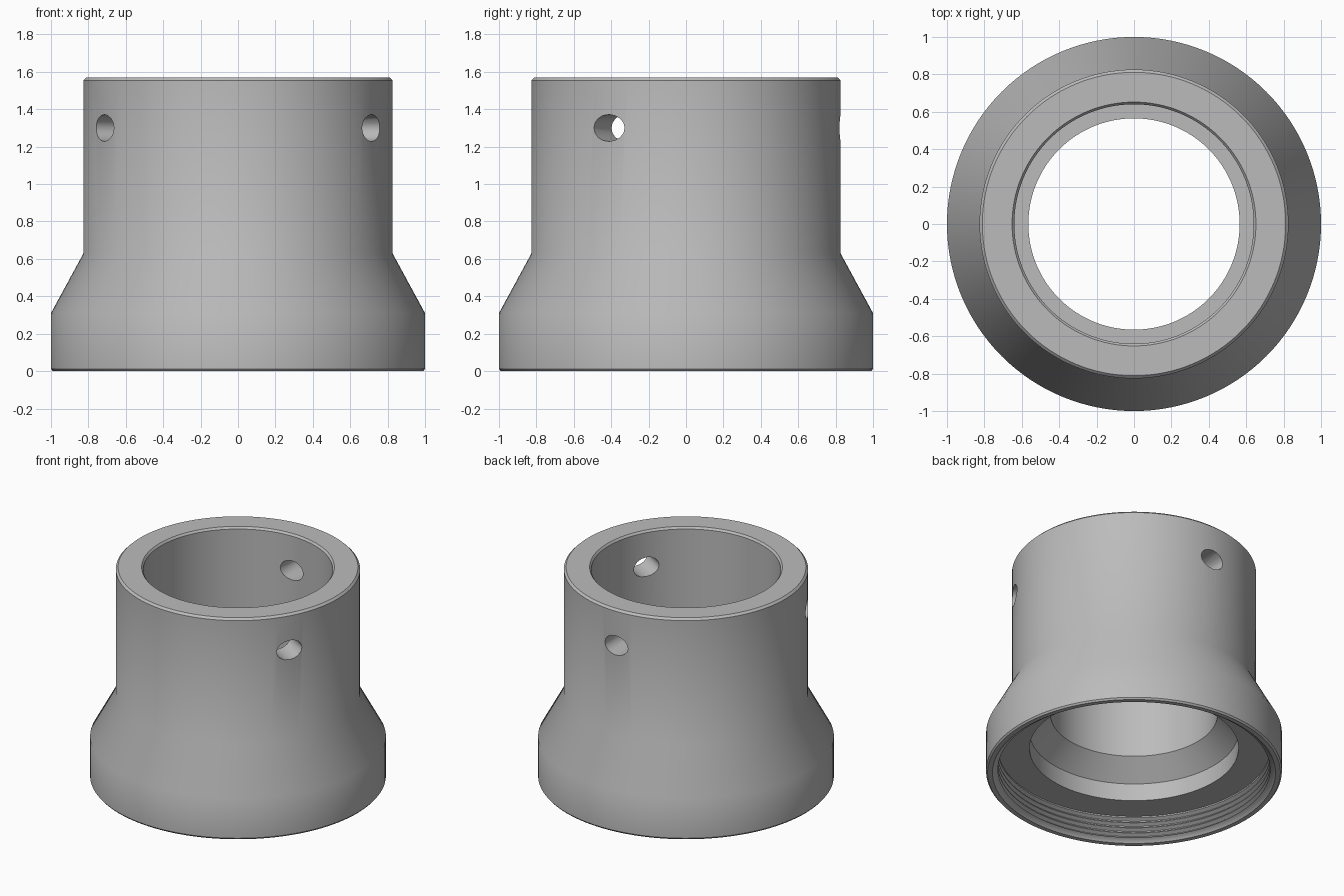
import bpy
import bmesh
from math import cos, sin, pi, radians
from mathutils import Matrix, Vector

default = bpy.data.objects.get("Cube")
if default:
    bpy.data.objects.remove(default, do_unlink=True)

SEGMENTS = 128


def make_material(name, grey):
    mat = bpy.data.materials.new(name)
    mat.use_nodes = True
    colour = (grey, grey, grey, 1)
    mat.diffuse_color = colour
    mat.node_tree.nodes["Principled BSDF"].inputs["Base Color"].default_value = colour
    return mat


def add_object(name, bm):
    mesh = bpy.data.meshes.new(name)
    bmesh.ops.recalc_face_normals(bm, faces=bm.faces)
    bm.to_mesh(mesh)
    bm.free()
    obj = bpy.data.objects.new(name, mesh)
    bpy.context.collection.objects.link(obj)
    return obj


def lathe(name, profile):
    """Revolve a closed (radius, height) outline about the z axis."""
    bm = bmesh.new()
    rings = []
    for i in range(SEGMENTS):
        a = 2 * pi * i / SEGMENTS
        rings.append([bm.verts.new((r * cos(a), r * sin(a), z)) for r, z in profile])
    n = len(profile)
    for i, ring in enumerate(rings):
        nxt = rings[(i + 1) % SEGMENTS]
        for j in range(n):
            k = (j + 1) % n
            bm.faces.new((ring[j], nxt[j], nxt[k], ring[k]))
    return add_object(name, bm)


# Outer wall, top rim and stepped bore
outside = [(0.99, 0), (1, 0.012), (1, 0.31), (0.826, 0.63), (0.826, 1.555), (0.811, 1.57)]
bore = [(0.652, 1.57), (0.64, 1.555), (0.64, 0.91), (0.565, 0.91),
        (0.565, 0.455), (0.707, 0.32), (0.707, 0.19)]

# Threaded recess under the skirt
thread = [(0.92, 0.19)]
pitch = 0.04
for i in range(4):
    top = 0.18 - i * pitch
    thread += [(0.92, top), (0.945, top - 0.014), (0.945, top - 0.02), (0.92, top - 0.034)]
thread += [(0.945, 0.015), (0.957, 0)]

collar = lathe("collar_body", outside + bore + thread)
collar.data.materials.append(make_material("plain_grey", 0.5))

# Three oval radial screw holes through the upper wall
bm = bmesh.new()
for angle in (-30, 90, 210):
    direction = Vector((cos(radians(angle)), sin(radians(angle)), 0))
    matrix = (Matrix.Translation(direction * 0.74 + Vector((0, 0, 1.3)))
              @ Matrix.Rotation(radians(angle), 4, "Z")
              @ Matrix.Diagonal((1, 0.095, 0.072, 1))
              @ Matrix.Rotation(pi / 2, 4, "Y"))
    bmesh.ops.create_cone(bm, cap_ends=True, segments=16, radius1=1, radius2=1,
                          depth=0.4, matrix=matrix)
cutter = add_object("hole_cutter", bm)
cutter.hide_render = True

cut = collar.modifiers.new("holes", "BOOLEAN")
cut.operation = "DIFFERENCE"
cut.solver = "EXACT"
cut.object = cutter
bpy.ops.object.select_all(action="DESELECT")
collar.select_set(True)
bpy.context.view_layer.objects.active = collar
bpy.ops.object.modifier_apply(modifier=cut.name)
bpy.data.objects.remove(cutter, do_unlink=True)

# Smooth the walls and skirt, keeping rims and hole edges crisp
bpy.ops.object.shade_smooth_by_angle(angle=radians(30))
